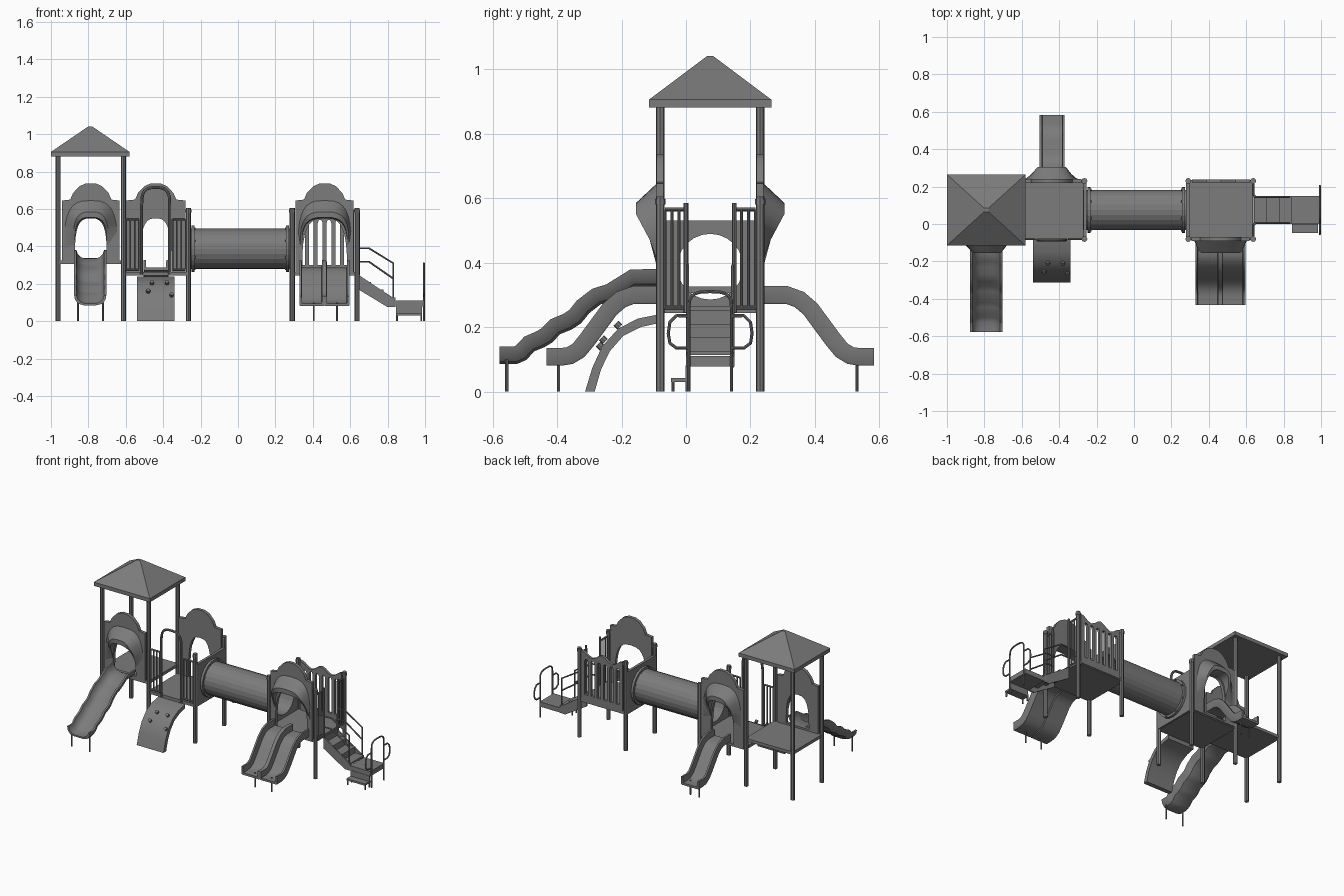
import bpy, bmesh, math
from mathutils import Vector

if "Cube" in bpy.data.objects:
    bpy.data.objects.remove(bpy.data.objects["Cube"])

CY = 0.075                      # depth of the play structure's centre line
YF, YB = -0.08, 0.23            # front and back post lines
grey = bpy.data.materials.new("mid_grey")
grey.diffuse_color = (0.2, 0.2, 0.2, 1)
grey.use_nodes = True
grey.node_tree.nodes["Principled BSDF"].inputs["Base Color"].default_value = grey.diffuse_color


def add(name, bm, smooth=False):
    bmesh.ops.recalc_face_normals(bm, faces=bm.faces)
    me = bpy.data.meshes.new(name)
    bm.to_mesh(me)
    bm.free()
    me.materials.append(grey)
    ob = bpy.data.objects.new(name, me)
    bpy.context.collection.objects.link(ob)
    if smooth:
        finish(ob)
    return ob


def finish(ob):
    bpy.ops.object.select_all(action='DESELECT')
    ob.select_set(True)
    bpy.context.view_layer.objects.active = ob
    if ob.type == 'CURVE':
        bpy.ops.object.convert(target='MESH')
    bpy.ops.object.shade_smooth_by_angle(angle=math.radians(35))


def box(name, x0, x1, y0, y1, z0, z1):
    bm = bmesh.new()
    bmesh.ops.create_cube(bm, size=1)
    for v in bm.verts:
        v.co = ((x0 + x1) / 2 + v.co.x * (x1 - x0), (y0 + y1) / 2 + v.co.y * (y1 - y0),
                (z0 + z1) / 2 + v.co.z * (z1 - z0))
    return add(name, bm)


def curve(name, loops, dims, closed):
    cu = bpy.data.curves.new(name, 'CURVE')
    cu.dimensions = dims
    for pts in loops:
        sp = cu.splines.new('POLY')
        sp.points.add(len(pts) - 1)
        for p, q in zip(sp.points, pts):
            p.co = (*q, 0, 1) if len(q) == 2 else (*q, 1)
        sp.use_cyclic_u = closed
    cu.materials.append(grey)
    ob = bpy.data.objects.new(name, cu)
    bpy.context.collection.objects.link(ob)
    return ob


def pipe(name, pts, r):
    ob = curve(name, [pts], '3D', False)
    ob.data.bevel_depth, ob.data.bevel_resolution = r, 2
    ob.data.use_fill_caps = True
    finish(ob)


def plate(name, loops, thick, axis, pos):
    """Filled outline with holes, facing along y or x."""
    ob = curve(name, loops, '2D', True)
    ob.data.fill_mode, ob.data.extrude = 'BOTH', thick / 2
    ob.rotation_euler = (math.pi / 2, 0, math.pi / 2 if axis == 'x' else 0)
    ob.location = (0, pos, 0) if axis == 'y' else (pos, 0, 0)
    finish(ob)


def arch(cx, w, z0, zt, n=16):
    pts = []
    for i in range(n + 1):
        t = math.pi * i / n
        c, s = math.cos(t), max(math.sin(t), 0)
        pts.append((cx - math.copysign(abs(c) ** 0.65, c) * w, z0 + (zt - z0) * s ** 0.65))
    return pts


def hooded_panel(name, cx, side, base, w, half):
    """Arched entry wall with a flared hood around its opening."""
    y = YF if side < 0 else YB
    prof = [(half, base), (half, .645), (.11, .65), (.095, .685), (.06, .722), (.025, .737)]
    outline = [(cx + x, z) for x, z in prof] + [(cx - x, z) for x, z in prof[::-1]]
    plate(name + "_panel", [outline, arch(cx, w, base + .012, .55)], .022, 'y', y)
    bm = bmesh.new()
    rings = []
    for rw, z0, zt, out in ((.142, .39, .645, 0), (w + .01, .41, .585, 1), (w, .41, .555, 1), (w, .40, .55, 0)):
        ring = []
        for x, z in arch(cx, rw, z0, zt):
            d = .011 + out * min(max((z - .43) / .12, 0), 1) * .064
            ring.append(bm.verts.new((x, y + side * d, z)))
        rings.append(ring)
    for a, b in zip(rings, rings[1:]):
        for i in range(len(a) - 1):
            bm.faces.new((a[i], a[i + 1], b[i + 1], b[i]))
    add(name + "_hood", bm, True)


def slide(name, cx, w, path, side, section):
    """Sweep a trough section down a side-view path of (distance from centre, z)."""
    bm = bmesh.new()
    p = [Vector(q) for q in path]
    rings = []
    for i, q in enumerate(p):
        t = (p[min(i + 1, len(p) - 1)] - p[max(i - 1, 0)]).normalized()
        if i in (0, len(p) - 1):
            t = Vector((1, 0))
        n = Vector((-t.y, t.x))
        rings.append([bm.verts.new((cx + sx * w, CY + side * (q + n * h).x, (q + n * h).y))
                      for sx, h in section])
    k = len(section)
    for a, b in zip(rings, rings[1:]):
        for i in range(k):
            bm.faces.new((a[i], a[(i + 1) % k], b[(i + 1) % k], b[i]))
    bm.faces.new(rings[0])
    bm.faces.new(rings[-1])
    add(name, bm, True)


def fence(name, axis, pos, a, b, z0, z1, n):
    """Two rails with upright bars, running along x or y."""
    def at(u, z):
        return (u, pos, z) if axis == 'x' else (pos, u, z)
    for z in (z0, z1):
        pipe(name + "_rail", [at(a, z), at(b, z)], .006)
    for i in range(n):
        u = a + (b - a) * i / (n - 1)
        pipe(name + "_bar", [at(u, z0), at(u, z1)], .0045)


# Posts
for x, h in ((-.962, .89), (-.613, .89), (-.265, .605), (.29, .605), (.637, .605)):
    for y in (YF, YB):
        pipe("post", [(x, y, 0), (x, y, h)], .0135)
        if h < .7:
            pipe("post_cap", [(x, y, h - .025), (x, y, h - .008)], .016)

# Roof: eave slab and pyramid
box("roof_eave", -1, -.58, -.115, .265, .88, .905)
bm = bmesh.new()
base = [bm.verts.new(v) for v in ((-1, -.115, .905), (-.58, -.115, .905), (-.58, .265, .905), (-1, .265, .905))]
top = [bm.verts.new((-.79 + sx * .012, CY + sy * .01, 1.04)) for sx, sy in ((-1, -1), (1, -1), (1, 1), (-1, 1))]
for i in range(4):
    j = (i + 1) % 4
    bm.faces.new((base[i], base[j], top[j], top[i]))
bm.faces.new(top)
add("roof", bm)

# Decks
box("tower_deck", -.965, -.61, YF - .005, YB + .005, .305, .325)
box("middle_deck", -.61, -.262, YF - .005, YB + .005, .243, .263)
box("end_deck", .287, .637, YF - .005, YB + .005, .243, .263)

# Hooded entry walls
hooded_panel("tower", -.787, -1, .325, .085, .153)
hooded_panel("middle", -.44, 1, .25, .085, .16)
hooded_panel("end", .463, -1, .25, .12, .155)

# Crawl tube with flanges and its holed end walls
R, TZ = .108, .387
bm = bmesh.new()
stations = [(-.272, R), (-.248, R), (-.248, R + .016), (-.232, R + .016), (-.232, R), (.257, R),
            (.257, R + .016), (.273, R + .016), (.273, R), (.297, R), (.297, R - .006), (-.272, R - .006)]
N = 24
rings = [[bm.verts.new((x, CY + r * math.cos(i * math.tau / N), TZ + r * math.sin(i * math.tau / N)))
          for i in range(N)] for x, r in stations]
for a, b in zip(rings, rings[1:] + rings[:1]):
    for i in range(N):
        j = (i + 1) % N
        bm.faces.new((a[i], a[j], b[j], b[i]))
add("crawl_tube", bm)
hole = [(CY + (R - .006) * math.cos(i * math.tau / N), TZ + (R - .006) * math.sin(i * math.tau / N)) for i in range(N)]
for x in (-.262, .287):
    plate("tube_wall", [[(YF, .245), (YB, .245), (YB, .53), (YF, .53)], hole], .018, 'x', x)
    for i in range(8):
        t = (i + .5) * math.tau / 8
        s = 1 if x < 0 else -1
        y, z = CY + .117 * math.cos(t), TZ + .117 * math.sin(t)
        pipe("flange_bolt", [(x + s * .03, y, z), (x + s * .036, y, z)], .006)

# Slides: distance from centre line, underside height
straight = [(.165, .272), (.235, .272), (.262, .262), (.29, .238), (.36, .143), (.39, .107), (.425, .086), (.46, .08), (.508, .08)]
wavy = [(.165, .325), (.235, .325), (.27, .3), (.30, .282), (.34, .27), (.375, .243), (.40, .212), (.43, .192), (.465, .178),
        (.49, .152), (.515, .137), (.545, .125), (.57, .098), (.60, .085), (.653, .085)]
flat_bed = [(-1, .006), (-.94, 0), (.94, 0), (1, .006), (1, .055), (.82, .055), (.78, .014), (-.78, .014), (-.82, .055), (-1, .055)]
round_bed = [(-1, .055), (-.95, .03), (-.75, .008), (-.4, 0), (.4, 0), (.75, .008), (.95, .03), (1, .055),
             (.86, .055), (.78, .034), (.6, .018), (.35, .01), (-.35, .01), (-.6, .018), (-.78, .034), (-.86, .055)]
slide("double_slide_left", .395, .067, straight, -1, flat_bed)
slide("double_slide_right", .529, .067, straight, -1, flat_bed)
slide("back_slide", -.438, .067, straight, 1, flat_bed)
slide("wave_slide", -.79, .086, wavy, -1, round_bed)
for x, y in ((.405, -.395), (.53, -.395), (-.47, .53), (-.405, .53), (-.855, -.556), (-.722, -.556)):
    pipe("slide_leg", [(x, y, 0), (x, y, .1)], .005)

# Curved climber with hand holds
outer = [(-.08, .24), (-.15, .226), (-.21, .195), (-.26, .14), (-.29, .075), (-.313, 0)]
inner = [(-.283, 0), (-.263, .07), (-.236, .125), (-.195, .172), (-.14, .2), (-.08, .213)]
plate("climber", [outer + inner], .2, 'x', -.44)
for x, y, z in ((-.48, -.25, .155), (-.355, -.26, .135), (-.38, -.205, .2), (-.46, -.205, .2)):
    pipe("climber_hold", [(x, y, z), (x, y - .012, z + .012)], .011)

# Climber arch rail and side fences
pipe("climber_arch", [(x, YF - .005, z) for x, z in
                      [(-.515, .25)] + arch(-.44, .075, .62, .715, 12) + [(-.365, .25)]], .008)
fence("middle_fence_left", 'x', YF, -.598, -.53, .275, .545, 4)
fence("middle_fence_right", 'x', YF, -.35, -.28, .275, .545, 4)

# Slotted back wall of the end deck with a wavy top
wave = [(.62 - .31 * i / 12, .575 + .02 * math.cos(i * math.tau / 6)) for i in range(13)]
slots = [[(c - .013, .3), (c + .013, .3), (c + .013, .525), (c + .007, .54), (c - .007, .54), (c - .013, .525)]
         for c in (.345, .392, .439, .486, .533, .58)]
plate("end_back_wall", [[(.31, .25), (.62, .25)] + wave] + slots, .018, 'y', YB)

# Stair entry barriers
for s in (-1, 1):
    y0 = CY + s * .075
    fence("entry_fence", 'y', .637, CY + s * .14, y0, .26, .565, 4)
    pipe("entry_grip", [(.645, y0, .245), (.645, y0, .585)], .007)
    # Stair sides and hand rails
    yr = CY + s * .07
    plate("stair_side", [[(.64, .25), (.84, .118), (.84, .075), (.8, .075), (.64, .172)]], .008, 'y', yr)
    pipe("hand_rail", [(.64, yr, .39), (.7, yr, .39), (.83, yr, .31), (.83, yr, .09)], .005)
    pipe("lower_rail", [(.64, yr, .318), (.7, yr, .318), (.83, yr, .228)], .005)
    # Side loops by the landing
    pipe("side_loop", [(.994, CY + s * a, z) for a, z in
                       ((.066, .235), (.105, .235), (.125, .215), (.13, .18), (.125, .15), (.105, .135), (.066, .135))], .005)

# Treads, landing and low step
for i in range(3):
    z = .21 - i * .042
    box("tread", .64 + i * .066, .71 + i * .066, .005, .145, z - .012, z)
    box("riser", .64 + i * .066, .646 + i * .066, .005, .145, z - .012, z + .042)
box("landing", .84, .992, 0, .15, .078, .11)
box("landing_riser", .845, .985, -.002, .004, .03, .08)
box("low_step", .845, .985, -.047, .01, .03, .042)
for x in (.85, .98):
    for y in (-.04, .004):
        pipe("step_leg", [(x, y, 0), (x, y, .035)], .005)
pipe("landing_arch", [(.994, y, z) for y, z in [(.009, 0)] + arch(CY, .066, .26, .31, 10) + [(.141, 0)]], .005)
